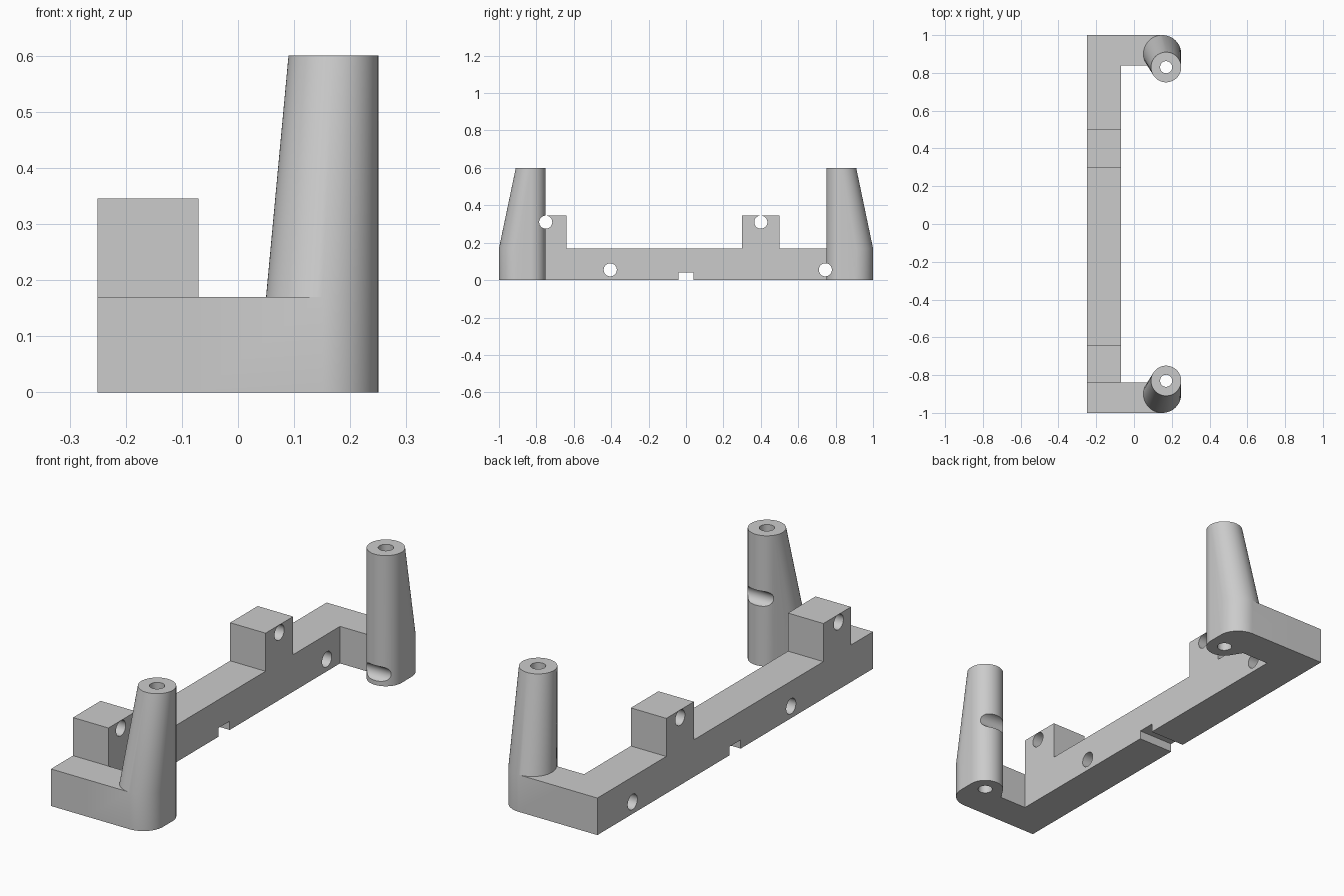
import bpy, bmesh, math
from mathutils import Matrix, Vector

if "Cube" in bpy.data.objects:
    bpy.data.objects.remove(bpy.data.objects["Cube"])

grey = bpy.data.materials.new("plain grey")
grey.use_nodes = True
colour = (0.6, 0.6, 0.6, 1)
grey.diffuse_color = colour
grey.node_tree.nodes["Principled BSDF"].inputs["Base Color"].default_value = colour


def finish(name, bm):
    bmesh.ops.recalc_face_normals(bm, faces=bm.faces)
    mesh = bpy.data.meshes.new(name)
    bm.to_mesh(mesh)
    bm.free()
    mesh.materials.append(grey)
    ob = bpy.data.objects.new(name, mesh)
    bpy.context.collection.objects.link(ob)
    return ob


def extrude(name, points, vector):
    bm = bmesh.new()
    face = bm.faces.new([bm.verts.new(p) for p in points])
    new = bmesh.ops.extrude_face_region(bm, geom=[face])["geom"]
    bmesh.ops.translate(bm, vec=vector,
                        verts=[v for v in new if isinstance(v, bmesh.types.BMVert)])
    return finish(name, bm)


def ring(x, y, z, r, n=64):
    return [Vector((x + r * math.cos(2 * math.pi * i / n),
                    y + r * math.sin(2 * math.pi * i / n), z)) for i in range(n)]


def rod(name, r, length, matrix):
    bm = bmesh.new()
    bmesh.ops.create_cone(bm, cap_ends=True, segments=48, radius1=r, radius2=r,
                          depth=length, matrix=matrix)
    return finish(name, bm)


def combine(target, tool, operation):
    mod = target.modifiers.new(operation, 'BOOLEAN')
    mod.operation, mod.solver, mod.object = operation, 'EXACT', tool
    bpy.context.view_layer.objects.active = target
    bpy.ops.object.modifier_apply(modifier=mod.name)
    bpy.data.objects.remove(tool)


# Long bar with two raised lugs and a notch underneath, drawn from the side
side = [(-1, 0), (-0.04, 0), (-0.04, 0.04), (0.04, 0.04), (0.04, 0), (1, 0),
        (1, 0.17), (0.5, 0.17), (0.5, 0.345), (0.3, 0.345), (0.3, 0.17),
        (-0.64, 0.17), (-0.64, 0.345), (-0.84, 0.345), (-0.84, 0.17), (-1, 0.17)]
frame = extrude("bracket_frame", [(-0.25, y, z) for y, z in side], (0.18, 0, 0))

# End arms, each carrying a leaning post
for s, label in ((-1, "front"), (1, "back")):
    arm = extrude(label + "_arm", [(-0.07, s * 0.84, 0), (0.15, s * 0.84, 0),
                                   (0.15, s, 0), (-0.07, s, 0)], (0, 0, 0.17))
    combine(frame, arm, 'UNION')
    # Post: hull of a wide low foot and a slim tall pin
    bm = bmesh.new()
    for p in (ring(0.15, s * 0.9, 0, 0.1) + ring(0.15, s * 0.9, 0.17, 0.1)
              + ring(0.17, s * 0.83, 0, 0.08) + ring(0.17, s * 0.83, 0.6, 0.08)):
        bm.verts.new(p)
    hull = bmesh.ops.convex_hull(bm, input=bm.verts)
    loose = {g for g in hull["geom_interior"] + hull["geom_unused"]
             if isinstance(g, bmesh.types.BMVert)}
    bmesh.ops.delete(bm, geom=list(loose), context='VERTS')
    bmesh.ops.dissolve_limit(bm, angle_limit=math.radians(0.5),
                             verts=bm.verts, edges=bm.edges)
    combine(frame, finish(label + "_post", bm), 'UNION')

# Vertical bores down the posts
for s in (-1, 1):
    drill = rod("post_bore", 0.032, 1, Matrix.Translation((0.17, s * 0.83, 0.3)))
    combine(frame, drill, 'DIFFERENCE')

# Cross holes through the bar and lugs, two of them grooving the posts
for y, z in ((-0.75, 0.31), (0.4, 0.31), (-0.405, 0.055), (0.745, 0.055)):
    m = Matrix.Translation((0, y, z)) @ Matrix.Rotation(math.pi / 2, 4, 'Y')
    combine(frame, rod("cross_hole", 0.035, 1, m), 'DIFFERENCE')

# Smooth the round surfaces and keep the edges crisp
bpy.ops.object.select_all(action='DESELECT')
frame.select_set(True)
bpy.context.view_layer.objects.active = frame
bpy.ops.object.shade_smooth_by_angle(angle=math.radians(25))
